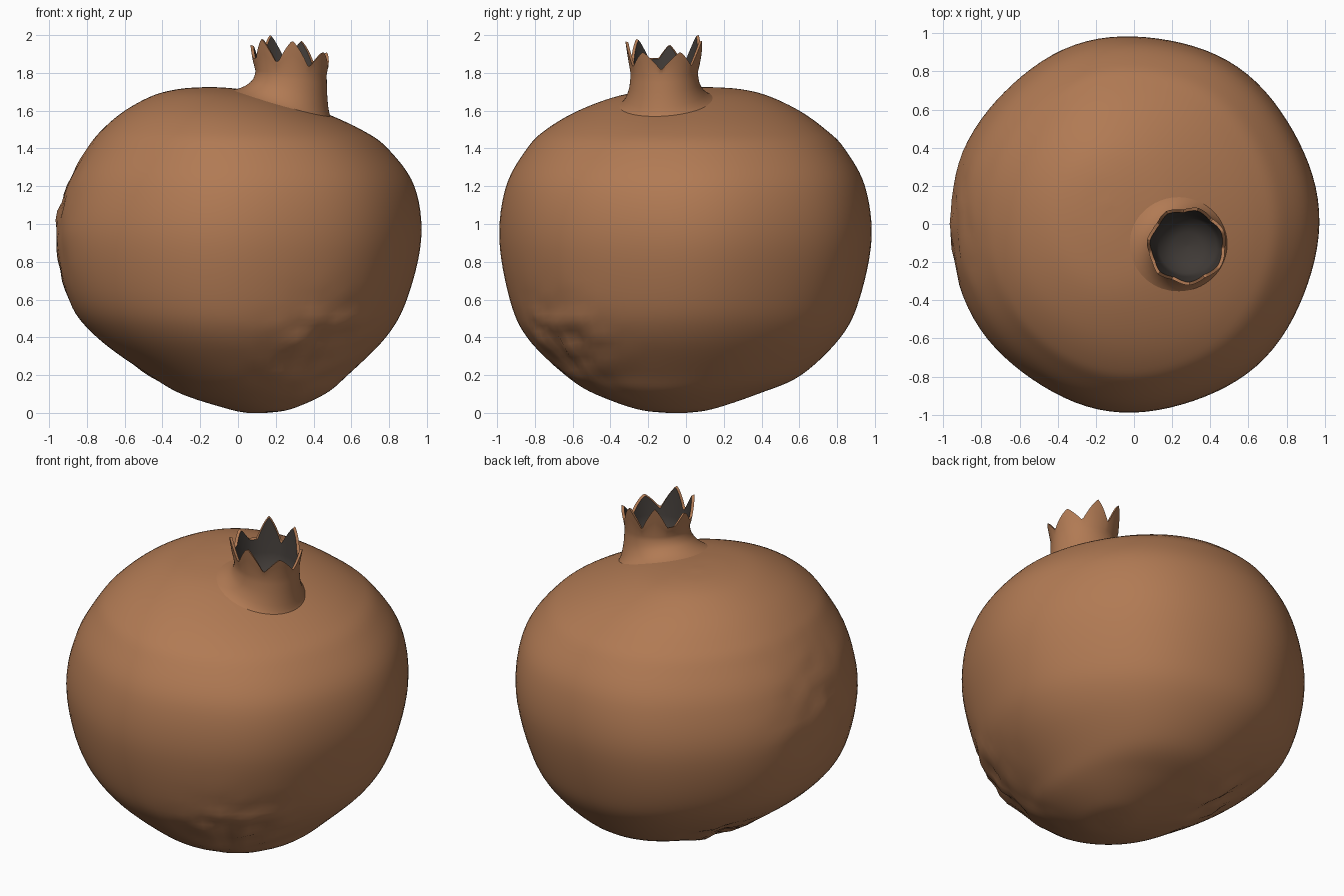
import bpy, bmesh
from math import sin, cos, pi, radians, exp
from mathutils import Vector, noise
from mathutils.bvhtree import BVHTree

cube = bpy.data.objects.get("Cube")
if cube:
    bpy.data.objects.remove(cube)


def material(name, color):
    mat = bpy.data.materials.new(name)
    mat.use_nodes = True
    mat.diffuse_color = color
    mat.node_tree.nodes["Principled BSDF"].inputs["Base Color"].default_value = color
    return mat


skin = material("russet skin", (0.44, 0.195, 0.088, 1))
inside = material("dark inside", (0.05, 0.042, 0.037, 1))


def loft(bm, rings, close_start=False, close_end=False):
    """Bridge rings of points; returns the faces of each band."""
    loops = [[bm.verts.new(p) for p in ring] for ring in rings]
    bands = []
    for low, high in zip(loops, loops[1:]):
        n = len(low)
        bands.append([bm.faces.new((low[i], low[(i + 1) % n], high[(i + 1) % n], high[i]))
                      for i in range(n)])
    if close_start:
        bm.faces.new(loops[0][::-1])
    if close_end:
        bands.append([bm.faces.new(loops[-1])])
    return bands


def finish(bm, name, mats):
    mesh = bpy.data.meshes.new(name)
    bm.to_mesh(mesh)
    obj = bpy.data.objects.new(name, mesh)
    bpy.context.collection.objects.link(obj)
    for mat in mats:
        mesh.materials.append(mat)
    bpy.ops.object.select_all(action="DESELECT")
    obj.select_set(True)
    bpy.context.view_layer.objects.active = obj
    bpy.ops.object.shade_smooth_by_angle(angle=radians(50))
    return obj


def catmull(a, b, c, d, t):
    return b + 0.5 * t * (c - a + t * (2 * a - 5 * b + 4 * c - d + t * (3 * (b - c) + d - a)))


# Fruit body: height, then left/right and front/back limits of each section
SECTIONS = [
    (0.0, 0.05, 0.15, -0.1, 0.0),
    (0.02, -0.05, 0.28, -0.26, 0.14),
    (0.1, -0.3, 0.46, -0.48, 0.38),
    (0.2, -0.47, 0.58, -0.64, 0.61),
    (0.4, -0.75, 0.78, -0.84, 0.82),
    (0.6, -0.9, 0.89, -0.93, 0.92),
    (0.92, -0.965, 0.965, -0.985, 0.985),
    (1.2, -0.91, 0.93, -0.95, 0.95),
    (1.4, -0.8, 0.79, -0.84, 0.84),
    (1.5, -0.72, 0.65, -0.74, 0.74),
    (1.6, -0.6, 0.43, -0.57, 0.6),
    (1.68, -0.45, 0.2, -0.35, 0.43),
    (1.715, -0.31, 0.0, -0.12, 0.28),
    (1.725, -0.17, -0.13, 0.08, 0.12),
]
# Blemishes: centre, reach, amount of wrinkling
BLEMISHES = [((0.5, -0.7, 0.3), 0.3, 0.035), ((-0.95, 0, 1), 0.3, 0.025),
             ((-0.45, 0.3, 0.2), 0.2, 0.04)]
SIDES, STEPS = 96, 6


def body_point(section, angle):
    z, x0, x1, y0, y1 = section
    swell = 1 + 0.006 * sin(7 * angle + 1) * sin(pi * z / 1.73)
    p = Vector(((x0 + x1) / 2 + (x1 - x0) / 2 * cos(angle) * swell,
                (y0 + y1) / 2 + (y1 - y0) / 2 * sin(angle) * swell, z))
    outward = (p - Vector((0, 0, 0.9))).normalized()
    for centre, reach, amount in BLEMISHES:
        weight = exp(-((p - Vector(centre)).length / reach) ** 2)
        p += outward * noise.noise(p * 9) * weight * amount
    return p


padded = [SECTIONS[0]] + SECTIONS + [SECTIONS[-1]]
levels = []
for i in range(len(SECTIONS) - 1):
    for step in range(STEPS):
        levels.append([catmull(*vals, step / STEPS) for vals in zip(*padded[i:i + 4])])
levels.append(SECTIONS[-1])

body = bmesh.new()
loft(body, [[body_point(s, 2 * pi * k / SIDES) for k in range(SIDES)] for s in levels],
     True, True)
surface = BVHTree.FromBMesh(body)
finish(body, "fruit_body", [skin])

# Crown: a neck flaring into the body, ending in pointed petals around a hollow
PETALS = [(25, 1.91), (75, 1.97), (120, 2.0), (172, 1.95), (225, 1.98), (272, 1.97), (325, 1.91)]
NECK = [(0, -0.03), (0.04, 0.17), (0.1, 0.38), (0.2, 0.6), (0.35, 0.8),
        (0.5, 0.93), (0.7, 1), (0.85, 1.02)]
CENTRE = Vector((0.28, -0.115, 0))
CROWN_SIDES = 120


def rim_height(angle):
    height = 1.85 - 0.03 * cos(angle)
    for degrees, tip in PETALS:
        gap = abs((angle - radians(degrees) + pi) % (2 * pi) - pi)
        height = max(height, tip - (tip - 1.83) * (gap / 0.45) ** 1.2)
    return height


def oval(angle, size, z):
    return CENTRE + Vector((0.19 * size * cos(angle), 0.18 * size * sin(angle), z))


def column(angle):
    """Points from the foot of the neck, over the rim and down the hollow."""
    foot = Vector((0.225 + 0.265 * cos(angle), -0.105 + 0.255 * sin(angle), 3))
    foot.z = surface.ray_cast(foot, Vector((0, 0, -1)))[0].z - 0.006
    rim = rim_height(angle)
    points = []
    for rise, pull in NECK:
        p = foot.lerp(oval(angle, 1, 0), pull)
        p.z = foot.z + (1.83 - foot.z) * rise
        points.append(p)
    flare = 1.02 + (rim - 1.8) * 0.75
    points.append(oval(angle, (1.02 + flare) / 2, (1.82 + rim) / 2))
    points.append(oval(angle, flare, rim))
    points.append(oval(angle, flare - 0.09, rim - 0.006))
    points.append(oval(angle, 0.9, 1.79))
    points.append(oval(angle, 0.8, 1.72))
    points.append(oval(angle, 0.4, 1.68))
    points.append(oval(angle, 0.04, 1.67))
    return points


columns = [column(2 * pi * k / CROWN_SIDES) for k in range(CROWN_SIDES)]
crown = bmesh.new()
bands = loft(crown, list(zip(*columns)), False, True)
for band in bands[len(NECK) + 2:]:
    for face in band:
        face.material_index = 1
finish(crown, "crown", [skin, inside])
